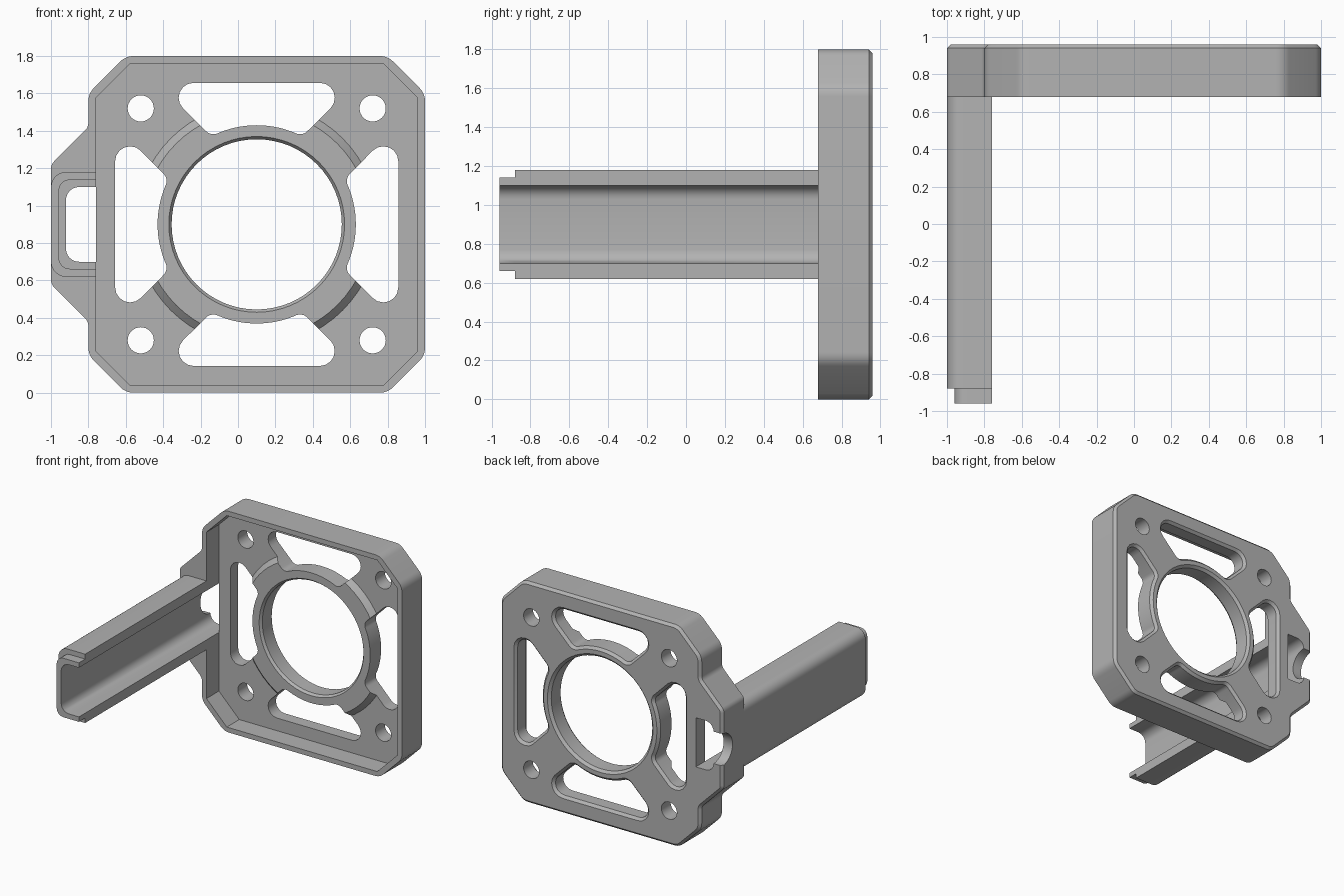
import bpy, bmesh, math
from mathutils import Vector

if "Cube" in bpy.data.objects:
    bpy.data.objects.remove(bpy.data.objects["Cube"])

CX, CZ = 0.1, 0.9          # plate centre
FRONT, FLOOR, BACK = 0.68, 0.84, 0.96

grey = bpy.data.materials.new("grey plastic")
grey.diffuse_color = (0.45, 0.45, 0.45, 1)
grey.use_nodes = True
grey.node_tree.nodes["Principled BSDF"].inputs["Base Color"].default_value = grey.diffuse_color


def rounded(corners, steps=6):
    """Polygon from (x, z, fillet radius) corners."""
    out, n = [], len(corners)
    for i, (x, z, r) in enumerate(corners):
        p = Vector((x, z))
        if r == 0:
            out.append(p)
            continue
        a = (Vector(corners[i - 1][:2]) - p).normalized()
        b = (Vector(corners[(i + 1) % n][:2]) - p).normalized()
        half = a.angle(b) / 2
        c = p + (a + b).normalized() * (r / math.sin(half))
        s = p + a * (r / math.tan(half)) - c
        e = p + b * (r / math.tan(half)) - c
        turn = s.angle_signed(e)
        for k in range(steps + 1):
            t = -turn * k / steps
            out.append(c + Vector((s.x * math.cos(t) - s.y * math.sin(t),
                                   s.x * math.sin(t) + s.y * math.cos(t))))
    return out


def offset(pts, d):
    """Grow a polygon by d along mitred normals."""
    n = len(pts)
    area = sum(pts[i - 1].x * pts[i].y - pts[i].x * pts[i - 1].y for i in range(n))
    sign = 1 if area > 0 else -1
    out = []
    for i in range(n):
        e1 = (pts[i] - pts[i - 1]).normalized()
        e2 = (pts[(i + 1) % n] - pts[i]).normalized()
        n1, n2 = Vector((e1.y, -e1.x)), Vector((e2.y, -e2.x))
        out.append(pts[i] + (n1 + n2) * (sign * d / (1 + n1.dot(n2))))
    return out


def loft(name, sections):
    """Closed solid through (y, points) sections."""
    bm = bmesh.new()
    rings = [[bm.verts.new((p.x, y, p.y)) for p in pts] for y, pts in sections]
    n = len(rings[0])
    for r1, r2 in zip(rings, rings[1:]):
        for i in range(n):
            bm.faces.new((r1[i - 1], r1[i], r2[i], r2[i - 1]))
    bm.faces.new(rings[0])
    bm.faces.new(rings[-1])
    bmesh.ops.recalc_face_normals(bm, faces=bm.faces)
    me = bpy.data.meshes.new(name)
    bm.to_mesh(me)
    bm.free()
    me.materials.append(grey)
    ob = bpy.data.objects.new(name, me)
    bpy.context.collection.objects.link(ob)
    return ob


def circle(r, x=CX, z=CZ, n=64):
    return [Vector((x + r * math.cos(math.tau * i / n),
                    z + r * math.sin(math.tau * i / n))) for i in range(n)]


def combine(target, tool, operation='DIFFERENCE'):
    tool.hide_render = True
    mod = target.modifiers.new("combine", 'BOOLEAN')
    mod.operation, mod.solver, mod.object = operation, 'EXACT', tool
    bpy.context.view_layer.objects.active = target
    bpy.ops.object.modifier_apply(modifier=mod.name)
    bpy.data.objects.remove(tool)


def octagon(h, c, r):
    quad = [(h, -c), (h, c), (c, h), (-c, h), (-h, c), (-h, -c), (-c, -h), (c, -h)]
    return [(CX + x, CZ + z, r) for x, z in quad]


# Plate with clipped corners and side tab
outline = octagon(0.9, 0.7, 0.1)
tab = [(-0.8, 1.42, 0.06), (-1, 1.22, 0.06), (-1, 0.58, 0.06), (-0.8, 0.38, 0.06)]
body = rounded(outline[:5] + tab + outline[5:])
plate = loft("plate", [(FRONT, body), (BACK - 0.02, body), (BACK, offset(body, -0.02))])

# Front pocket and raised ring seat
combine(plate, loft("pocket", [(0.5, rounded(octagon(0.86, 0.677, 0))),
                               (FLOOR, rounded(octagon(0.86, 0.677, 0)))]))
combine(plate, loft("ring_seat", [(FLOOR - 0.04, circle(0.61)), (FLOOR, circle(0.65)),
                                  (0.9, circle(0.65))]), 'UNION')

# Central bore, chamfered both ends
combine(plate, loft("bore", [(0.5, circle(0.47)), (0.80, circle(0.47)), (0.82, circle(0.455)),
                             (BACK - 0.02, circle(0.455)), (BACK + 0.01, circle(0.485))]))

# Four weight-saving slots around the ring
arc = [(0.53 * math.sin(a), 0.53 * math.cos(a), 0)
       for a in [math.radians(22 - 44 * i / 14) for i in range(15)]]
slot = rounded([(-0.532, 0.757, 0.08), (0.532, 0.757, 0.08), (0.243, 0.471, 0.055)]
               + arc + [(-0.243, 0.471, 0.055)])
for k in range(4):
    c, s = round(math.cos(k * math.pi / 2)), round(math.sin(k * math.pi / 2))
    pts = [Vector((CX + p.x * c - p.y * s, CZ + p.x * s + p.y * c)) for p in slot]
    combine(plate, loft("slot", [(0.5, pts), (BACK - 0.02, pts),
                                 (BACK + 0.01, offset(pts, 0.03))]))

# Screw holes
for sx in (-1, 1):
    for sz in (-1, 1):
        hole = circle(0.07, CX + sx * 0.62, CZ + sz * 0.62, 32)
        combine(plate, loft("screw_hole", [(0.5, hole), (1.1, hole)]))

# Cable opening through the tab, with a round notch in its outer wall
opening = rounded([(-0.76, 0.7, 0), (-0.76, 1.1, 0), (-0.92, 1.1, 0.07), (-0.92, 0.7, 0.07)])
combine(plate, loft("cable_opening", [(0.5, opening), (1.1, opening)]))
bpy.ops.mesh.primitive_cylinder_add(vertices=32, radius=0.13, depth=0.22,
                                    location=(-1.0, BACK, CZ), rotation=(0, math.pi / 2, 0))
combine(plate, bpy.context.object)


# Channel arm with a slimmer plug end
def channel(inset):
    x, z0, z1 = -1 + inset, 0.62 + inset, 1.18 - inset
    r = 0.08 - inset / 2
    return rounded([(-0.76, z0, 0), (x, z0, r), (x, z1, r), (-0.76, z1, 0),
                    (-0.76, 1.1, 0), (-0.92, 1.1, 0.07), (-0.92, 0.7, 0.07), (-0.76, 0.7, 0)])


arm = loft("channel_arm", [(-0.96, channel(0.04)), (-0.88, channel(0.04)),
                           (-0.88, channel(0)), (FRONT, channel(0))])

for ob in (plate, arm):
    bpy.ops.object.select_all(action='DESELECT')
    ob.select_set(True)
    bpy.context.view_layer.objects.active = ob
    bpy.ops.object.shade_smooth_by_angle(angle=math.radians(30))
